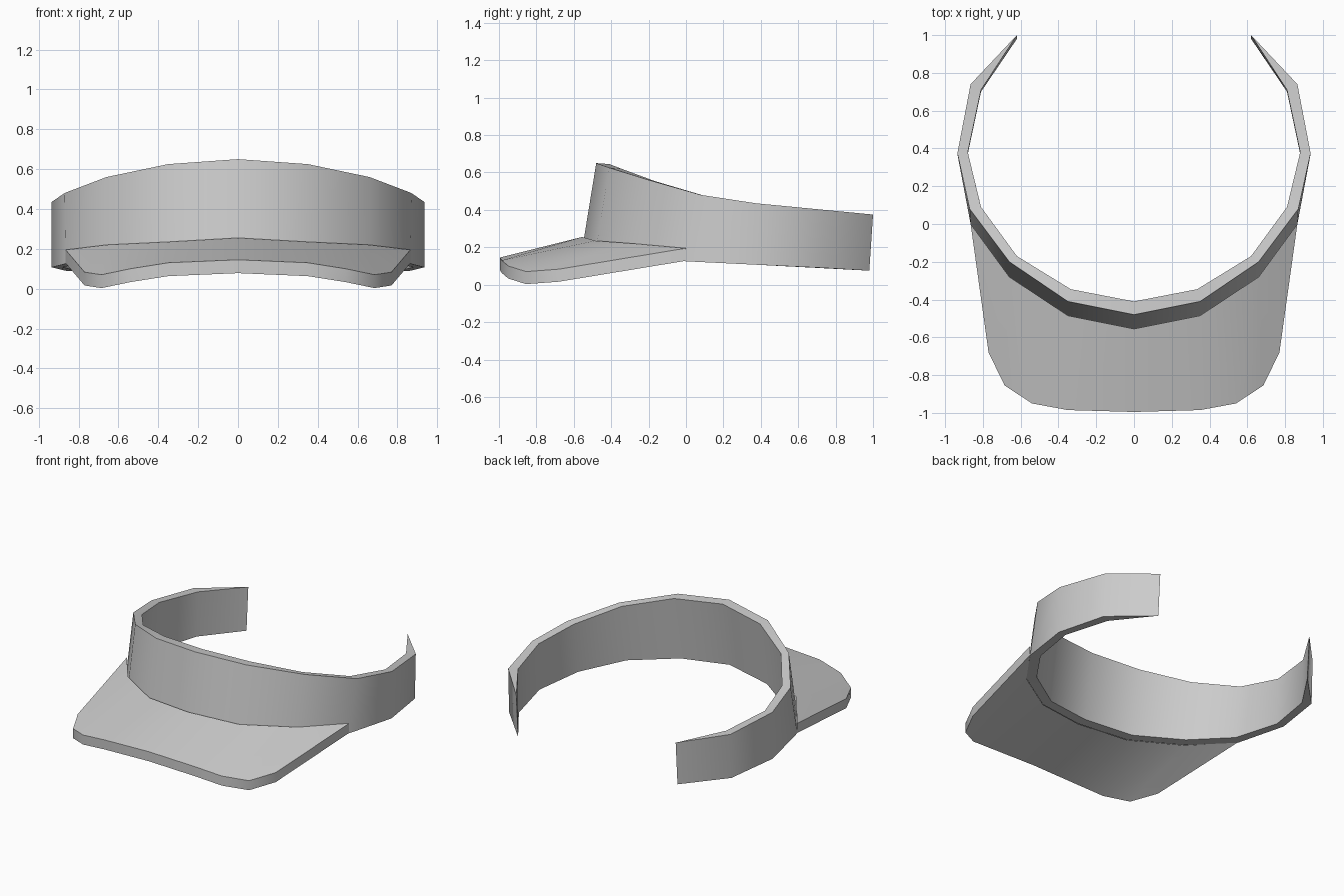
import bpy, bmesh, math

cube = bpy.data.objects.get("Cube")
if cube:
    bpy.data.objects.remove(cube, do_unlink=True)

fabric = bpy.data.materials.new("light grey fabric")
fabric.use_nodes = True
GREY = (0.6, 0.6, 0.6, 1)
fabric.diffuse_color = GREY
fabric.node_tree.nodes["Principled BSDF"].inputs["Base Color"].default_value = GREY

# Headband rails, from the front centre round to the open back tip
OUTER_TOP = [(0, -.48, .65), (.35, -.41, .625), (.66, -.20, .56), (.87, .08, .48),
             (.935, .375, .435), (.865, .74, .40), (.62, 1, .375)]
INNER_TOP = [(0, -.41, .645), (.335, -.345, .62), (.62, -.17, .555), (.81, .09, .478),
             (.88, .38, .433), (.81, .71, .40), (.62, 1, .375)]
OUTER_LOW = [(0, -.555, .19), (.35, -.485, .17), (.66, -.28, .155), (.865, 0, .125),
             (.935, .37, .107), (.865, .73, .09), (.62, .98, .075)]
INNER_LOW = [(0, -.485, .19), (.335, -.42, .17), (.62, -.225, .155), (.81, .04, .125),
             (.88, .37, .107), (.81, .70, .09), (.62, .98, .075)]
# Brim: seam against the band and its free rim, both on the upper side
SEAM = [(0, -.555, .255), (.35, -.485, .235), (.66, -.28, .22), (.865, 0, .195)]
RIM = [(0, -.995, .145), (.35, -.985, .13), (.54, -.95, .10), (.685, -.855, .07),
       (.77, -.68, .083), (.865, 0, .195)]
BRIM_THICK = .067


def mirrored(rail):
    """Full rail from the right tip to the left tip."""
    return [(-x, y, z) for x, y, z in reversed(rail[1:])] + rail


def finish(name, bm, angle):
    bmesh.ops.remove_doubles(bm, verts=bm.verts, dist=.0005)
    bmesh.ops.recalc_face_normals(bm, faces=bm.faces)
    mesh = bpy.data.meshes.new(name)
    bm.to_mesh(mesh)
    bm.free()
    obj = bpy.data.objects.new(name, mesh)
    bpy.context.collection.objects.link(obj)
    mesh.materials.append(fabric)
    bpy.ops.object.select_all(action='DESELECT')
    obj.select_set(True)
    bpy.context.view_layer.objects.active = obj
    bpy.ops.object.shade_smooth_by_angle(angle=math.radians(angle))


# Headband: four rails skinned into a tapering loop
bm = bmesh.new()
rails = [[bm.verts.new(p) for p in mirrored(r)]
         for r in (OUTER_LOW, OUTER_TOP, INNER_TOP, INNER_LOW)]
for k in range(4):
    a, b = rails[k], rails[(k + 1) % 4]
    for i in range(len(a) - 1):
        bm.faces.new((a[i], a[i + 1], b[i + 1], b[i]))
finish("headband", bm, 42)

# Brim: upper and lower skins fanned from seam to rim, closed by a side wall
FAN = [(0, 0), (1, 1), (2, 2), (2, 3), (2, 4), (3, 5)]
bm = bmesh.new()
for side in (1, -1):
    def at(p, drop):
        return bm.verts.new((p[0] * side, p[1], p[2] - drop))
    for (s0, r0), (s1, r1) in zip(FAN, FAN[1:]):
        for drop in (0, BRIM_THICK):
            pts = [SEAM[s0], RIM[r0], RIM[r1]]
            if s1 != s0:
                pts.append(SEAM[s1])
            pts = list(dict.fromkeys(pts))
            bm.faces.new([at(p, drop) for p in pts])
        bm.faces.new([at(RIM[r0], 0), at(RIM[r1], 0),
                      at(RIM[r1], BRIM_THICK), at(RIM[r0], BRIM_THICK)])
finish("brim", bm, 42)
